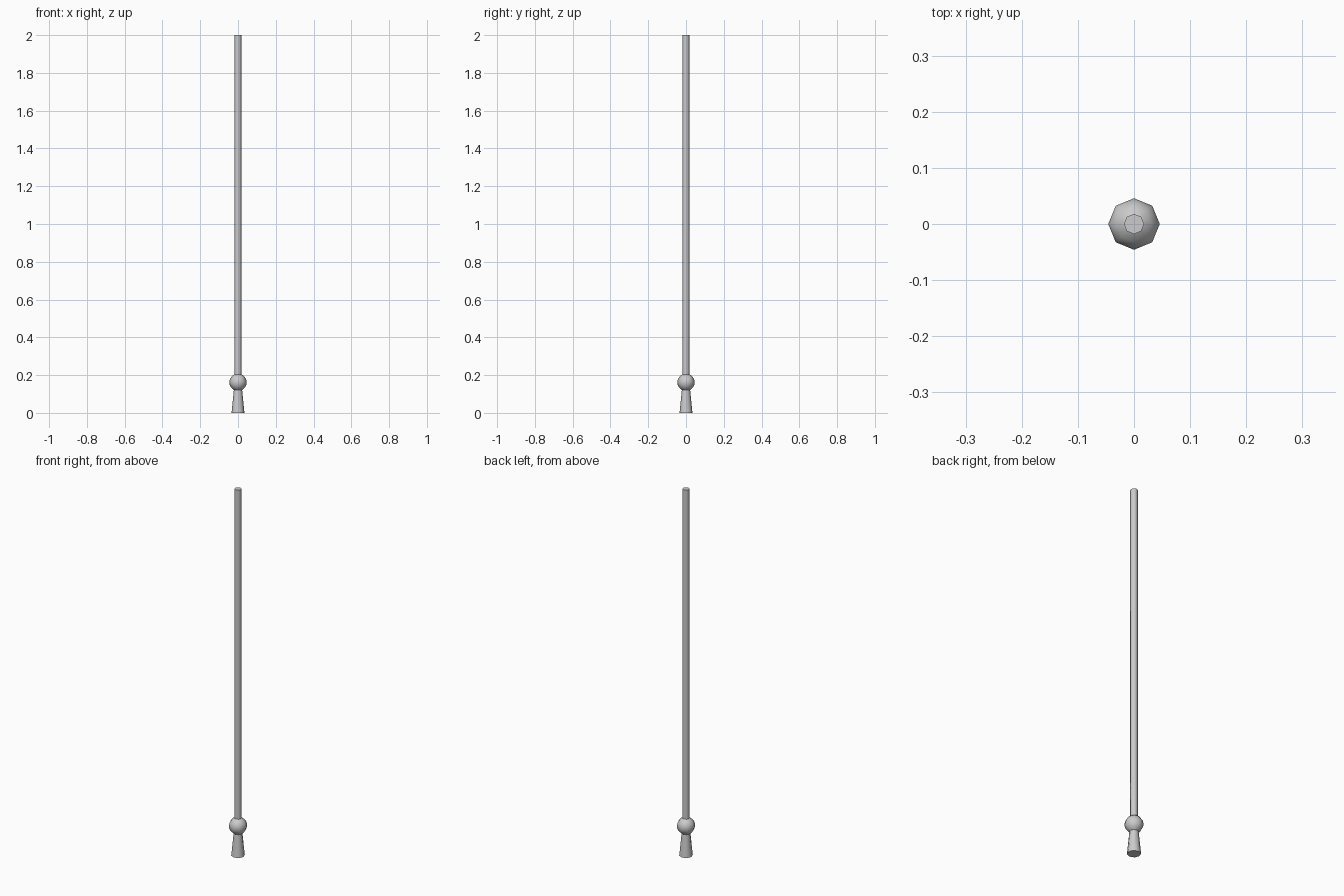
import bpy, bmesh
from math import sin, cos, pi, radians

if "Cube" in bpy.data.objects:
    bpy.data.objects.remove(bpy.data.objects["Cube"])

SIDES = 8


def lathe(name, profile, cap_bottom=False, cap_top=False):
    """Spin (radius, z) points around z into an eight-sided part."""
    bm = bmesh.new()
    rings = [[bm.verts.new((r * cos(2 * pi * i / SIDES), r * sin(2 * pi * i / SIDES), z))
              for i in range(SIDES)] for r, z in profile]
    for a, b in zip(rings, rings[1:]):
        for i in range(SIDES):
            j = (i + 1) % SIDES
            bm.faces.new((a[i], a[j], b[j], b[i]))
    if cap_bottom:
        bm.faces.new(rings[0][::-1])
    if cap_top:
        bm.faces.new(rings[-1])
    mesh = bpy.data.meshes.new(name)
    bm.to_mesh(mesh)
    bm.free()
    obj = bpy.data.objects.new(name, mesh)
    bpy.context.collection.objects.link(obj)
    bpy.ops.object.select_all(action='DESELECT')
    obj.select_set(True)
    bpy.context.view_layer.objects.active = obj
    bpy.ops.object.shade_smooth_by_angle(angle=radians(60))
    return obj


BALL_R, BALL_Z = 0.046, 0.162
NECK_R, SHAFT_R = 0.022, 0.018
low = -radians(61)    # where the ball meets the flared foot
high = radians(67)    # where the ball meets the shaft
ball = [(BALL_R * cos(t), BALL_Z + BALL_R * sin(t))
        for t in (low + (high - low) * k / 6 for k in range(7))]

# Flared foot, closed underneath
lathe("flared_foot", [(0.034, 0), (NECK_R, ball[0][1])], cap_bottom=True)

# Round knob between foot and shaft
lathe("knob", ball)

# Long straight shaft, closed on top
lathe("shaft", [(SHAFT_R, ball[-1][1]), (SHAFT_R, 0.36), (SHAFT_R, 2.0)], cap_top=True)
